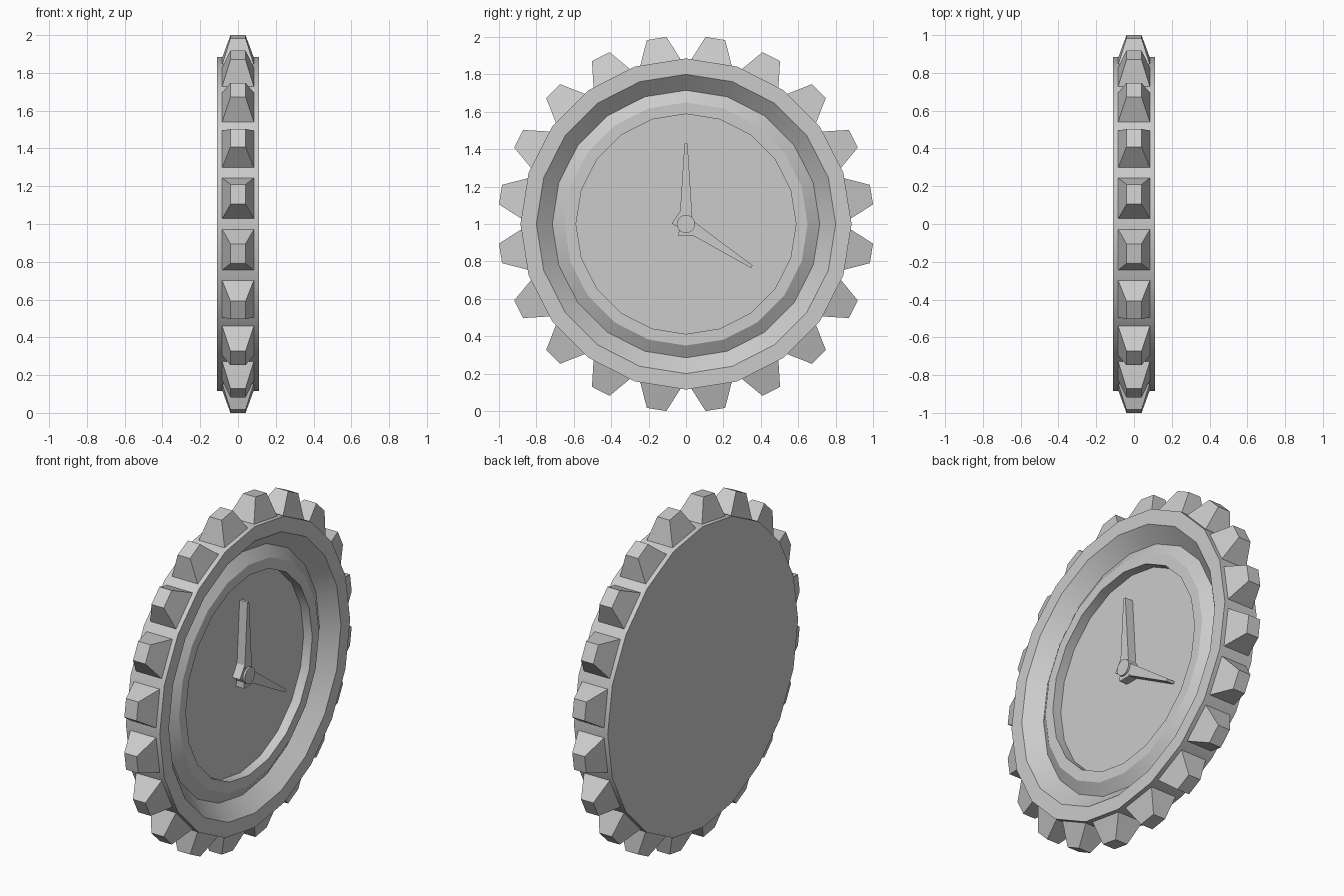
import bpy, bmesh
from math import sin, cos, pi, radians

if "Cube" in bpy.data.objects:
    bpy.data.objects.remove(bpy.data.objects["Cube"])

SIDES = 20
CZ = 1.0  # height of the clock axis, which runs along x


def polar(x, r, a, t=0.0):
    """Point at radius r, angle a from the top (clockwise), tangential offset t."""
    return (x, r * sin(a) + t * cos(a), CZ + r * cos(a) - t * sin(a))


def finish(name, bm, smooth=False):
    bmesh.ops.recalc_face_normals(bm, faces=bm.faces)
    me = bpy.data.meshes.new(name)
    bm.to_mesh(me)
    bm.free()
    ob = bpy.data.objects.new(name, me)
    bpy.context.collection.objects.link(ob)
    if smooth:
        bpy.ops.object.select_all(action='DESELECT')
        ob.select_set(True)
        bpy.context.view_layer.objects.active = ob
        bpy.ops.object.shade_smooth_by_angle(angle=radians(25))
    return ob


def lathe(name, profile, sides):
    """Closed turned solid from (x, radius) points, capped at both ends."""
    bm = bmesh.new()
    rings = [[bm.verts.new(polar(x, r, 2 * pi * i / sides)) for i in range(sides)]
             for x, r in profile]
    for a, b in zip(rings, rings[1:]):
        for i in range(sides):
            j = (i + 1) % sides
            bm.faces.new((a[i], a[j], b[j], b[i]))
    bm.faces.new(rings[0])
    bm.faces.new(rings[-1])
    return finish(name, bm, True)


def loft(bm, a, b):
    """Solid between two matching loops of points."""
    a = [bm.verts.new(p) for p in a]
    b = [bm.verts.new(p) for p in b]
    bm.faces.new(a)
    bm.faces.new(b)
    n = len(a)
    for i in range(n):
        j = (i + 1) % n
        bm.faces.new((a[i], a[j], b[j], b[i]))


# Case: flat back, rim, V-shaped groove, inner ring and recessed dial
lathe("clock_case", [(-0.11, 0.885), (0.11, 0.885), (0.11, 0.80), (0.03, 0.715),
                     (0.072, 0.65), (0.072, 0.588), (0.016, 0.588)], SIDES)

# Teeth: tapered blocks centred on each flat of the case
CORNERS = [(-1, -1), (1, -1), (1, 1), (-1, 1)]
bm = bmesh.new()
for k in range(SIDES):
    ang = 2 * pi * (k + 0.5) / SIDES
    loft(bm,
         [polar(0.085 * sx, 0.87, ang, 0.111 * st) for sx, st in CORNERS],
         [polar(0.04 * sx, 1.004, ang, 0.053 * st) for sx, st in CORNERS])
finish("rim_teeth", bm)


# Hands: tapered bars with a short tail behind the pivot
def hand(name, angle, length, x0, x1):
    outline = [(-0.065, -0.04), (length, -0.008), (length, 0.008), (-0.065, 0.04)]
    bm = bmesh.new()
    loft(bm, *[[polar(x, r, angle, t) for r, t in outline] for x in (x0, x1)])
    finish(name, bm)


hand("minute_hand", 0.0, 0.43, 0.016, 0.067)
hand("hour_hand", radians(123), 0.42, 0.016, 0.066)

# Hub pin
lathe("hand_hub", [(0.01, 0.048), (0.078, 0.048)], SIDES)
